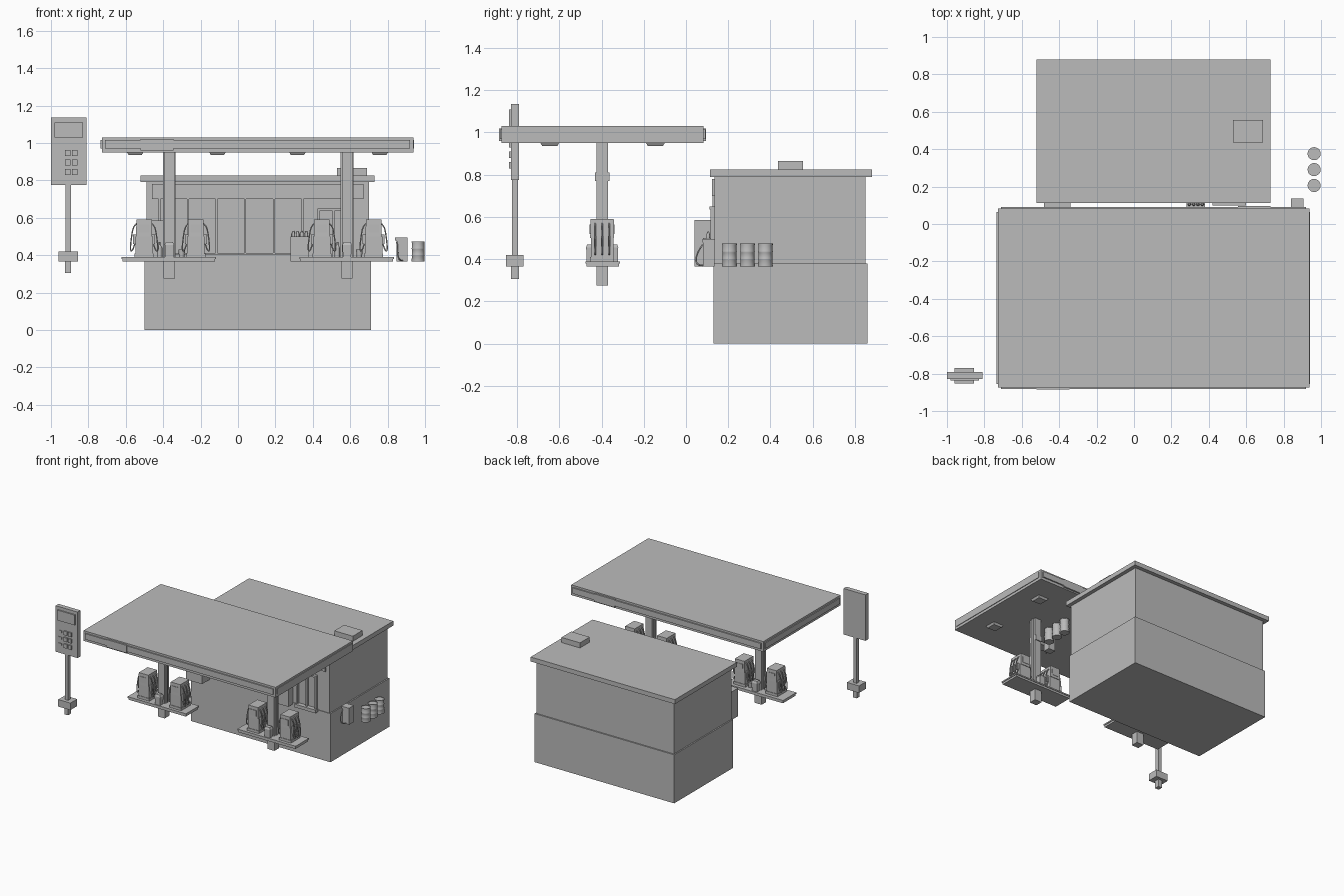
import bpy, bmesh, math
from mathutils import Vector

cube = bpy.data.objects.get("Cube")
if cube:
    bpy.data.objects.remove(cube, do_unlink=True)

grey = bpy.data.materials.new("plain_grey")
grey.use_nodes = True
grey.diffuse_color = (0.5, 0.5, 0.5, 1)
grey.node_tree.nodes["Principled BSDF"].inputs["Base Color"].default_value = (0.5, 0.5, 0.5, 1)


def finish(name, bm):
    bmesh.ops.recalc_face_normals(bm, faces=bm.faces[:])
    mesh = bpy.data.meshes.new(name)
    bm.to_mesh(mesh)
    bm.free()
    mesh.materials.append(grey)
    obj = bpy.data.objects.new(name, mesh)
    bpy.context.collection.objects.link(obj)
    return obj


def box(name, x, y, z, taper=1.0):
    """Box from (min, max) ranges; taper scales its top."""
    bm = bmesh.new()
    bmesh.ops.create_cube(bm, size=1)
    for v in bm.verts:
        s = taper if v.co.z > 0 else 1
        v.co = Vector([(r[0] + r[1]) / 2 + c * (r[1] - r[0]) * k
                       for r, c, k in zip((x, y, z), v.co, (s, s, 1))])
    return finish(name, bm)


def lathe(name, x, y, profile, sides=16):
    """Solid of revolution from (radius, height) points."""
    bm = bmesh.new()
    rings = [[bm.verts.new((x + r * math.cos(a), y + r * math.sin(a), z))
              for a in (2 * math.pi * i / sides for i in range(sides))] for r, z in profile]
    for low, high in zip(rings, rings[1:]):
        for i in range(sides):
            j = (i + 1) % sides
            bm.faces.new((low[i], low[j], high[j], high[i]))
    bm.faces.new(rings[0][::-1])
    bm.faces.new(rings[-1])
    obj = finish(name, bm)
    for p in obj.data.polygons:
        p.use_smooth = len(p.vertices) == 4 and abs(p.normal.z) < 0.5
    return obj


def hose(name, points, radius=0.004):
    curve = bpy.data.curves.new(name, "CURVE")
    curve.dimensions = "3D"
    curve.bevel_depth = radius
    curve.bevel_resolution = 1
    curve.resolution_u = 4
    curve.use_fill_caps = True
    spline = curve.splines.new("NURBS")
    spline.points.add(len(points) - 1)
    for p, co in zip(spline.points, points):
        p.co = (*co, 1)
    spline.use_endpoint_u = True
    spline.order_u = 3
    curve.materials.append(grey)
    obj = bpy.data.objects.new(name, curve)
    bpy.context.collection.objects.link(obj)


# Shop building
box("shop_foundation", (-0.5, 0.71), (0.13, 0.86), (0, 0.38))
box("shop_walls", (-0.49, 0.70), (0.135, 0.85), (0.38, 0.79))
box("shop_roof", (-0.52, 0.73), (0.113, 0.88), (0.79, 0.825))
box("roof_vent", (0.53, 0.69), (0.435, 0.555), (0.825, 0.865))
box("shop_fascia", (-0.46, 0.67), (0.122, 0.14), (0.70, 0.78))

# Shop front glazing
for i in range(6):
    x = -0.42 + 0.153 * i
    box("window_mullion", (x - 0.005, x + 0.005), (0.126, 0.14), (0.41, 0.70))
box("window_sill", (-0.43, 0.36), (0.122, 0.14), (0.40, 0.412))
for x in (0.43, 0.51, 0.59):
    box("door_post", (x - 0.006, x + 0.006), (0.115, 0.14), (0.38, 0.645))
box("door_head", (0.424, 0.596), (0.112, 0.14), (0.635, 0.65))
box("door_step", (0.42, 0.60), (0.10, 0.14), (0.365, 0.39))

# Goods and machines along the shop front
box("ice_freezer", (-0.48, -0.34), (0.04, 0.135), (0.365, 0.585))
box("goods_crate", (0.28, 0.38), (0.08, 0.135), (0.365, 0.5))
for i in range(4):
    lathe("crate_bottle", 0.296 + 0.023 * i, 0.105, [(0.009, 0.5), (0.009, 0.515), (0.004, 0.53)], 8)
box("air_machine", (0.848, 0.907), (0.08, 0.135), (0.365, 0.48))
box("air_machine_cap", (0.84, 0.907), (0.078, 0.137), (0.478, 0.495))
hose("air_hose", [(0.85, 0.08, 0.47), (0.85, 0.05, 0.43), (0.86, 0.045, 0.37), (0.88, 0.08, 0.37)])

# Oil barrels with ribs
for y in (0.206, 0.291, 0.376):
    profile = [(0.035, 0.365), (0.035, 0.37)]
    for z in (0.40, 0.435):
        profile += [(0.033, z - 0.004), (0.035, z), (0.033, z + 0.004)]
    profile += [(0.033, 0.467), (0.035, 0.468), (0.035, 0.473), (0.031, 0.473), (0.031, 0.469)]
    lathe("oil_barrel", 0.963, y, profile, 20)

# Canopy with raised band on all sides
box("canopy", (-0.727, 0.937), (-0.873, 0.082), (0.95, 1.03))
box("canopy_band_long", (-0.71, 0.92), (-0.882, 0.092), (0.97, 1.015))
box("canopy_band_short", (-0.734, 0.942), (-0.855, 0.064), (0.97, 1.015))
box("front_canopy_sign", (-0.52, -0.345), (-0.885, -0.87), (0.96, 1.02))
box("back_canopy_sign", (0.555, 0.73), (0.08, 0.095), (0.96, 1.02))
for x in (-0.55, -0.11, 0.318, 0.758):
    for y in (-0.645, -0.145):
        # narrower face points down
        lamp = box("canopy_lamp", (x - 0.035, x + 0.035), (y - 0.035, y + 0.035), (0.935, 0.952), 1.3)


def pump(x, y, w, d):
    """Fuel pump with three hoses on each side."""
    box("pump_base", (x - w - 0.004, x + w + 0.004), (y - d, y + d), (0.388, 0.41))
    box("pump_cabinet", (x - w, x + w), (y - d + 0.004, y + d - 0.004), (0.41, 0.50))
    box("pump_head", (x - w + 0.004, x + w - 0.004), (y - d, y + d), (0.50, 0.59), 0.96)
    for side in (-1, 1):
        box("pump_screen", (x - 0.028, x + 0.028),
            sorted((y + side * (d - 0.01), y + side * (d + 0.002))), (0.52, 0.565))
        for k in (-1, 0, 1):
            hy, e = y + k * 0.033, x + side * w
            hose("pump_hose", [(e - side * 0.01, hy, 0.57), (e + side * 0.01, hy, 0.56),
                               (e + side * 0.022, hy, 0.49), (e + side * 0.028, hy, 0.42),
                               (e + side * 0.012, hy, 0.425), (e, hy, 0.47)])
            box("pump_nozzle", sorted((e - side * 0.004, e + side * 0.012)),
                (hy - 0.006, hy + 0.006), (0.46, 0.51))


# Pump islands, each with a column, two pumps and bins
for x in (-0.367, 0.583):
    y = -0.397
    box("island_slab", (x - 0.25, x + 0.245), (-0.472, -0.318), (0.365, 0.382))
    box("island_kerb", (x - 0.255, x + 0.25), (-0.477, -0.313), (0.38, 0.39))
    box("column_footing", (x - 0.03, x + 0.03), (y - 0.028, y + 0.028), (0.275, 0.37))
    box("column", (x - 0.028, x + 0.028), (y - 0.028, y + 0.028), (0.38, 0.955))
    box("column_collar", (x - 0.028, x + 0.028), (y - 0.035, y + 0.035), (0.77, 0.81))
    for side in (-1, 1):
        px = x + side * 0.03
        box("column_pipe", (px - 0.004, px + 0.004), (y - 0.008, y + 0.008), (0.39, 0.95))
        by = y + side * 0.056
        box("waste_bin", (x - 0.022, x + 0.022), (by - 0.018, by + 0.018), (0.388, 0.455), 1.1)
        box("waste_bin_lid", (x - 0.026, x + 0.026), (by - 0.021, by + 0.021), (0.455, 0.47), 0.7)
    lathe("wash_bucket", x + 0.066, y + 0.03, [(0.014, 0.389), (0.018, 0.43)], 12)
    lathe("fire_extinguisher", x - 0.052, y, [(0.014, 0.389), (0.014, 0.44), (0.005, 0.455), (0.005, 0.47)], 12)
    pump(x - 0.135, y, 0.047, 0.057)
    pump(x + 0.142, y, 0.047, 0.057)

# Price sign
box("sign_footing", (-0.925, -0.892), (-0.828, -0.792), (0.305, 0.37))
box("sign_base", (-0.96, -0.855), (-0.853, -0.77), (0.365, 0.42))
box("sign_pole", (-0.922, -0.894), (-0.825, -0.795), (0.41, 0.80))
box("sign_board", (-1.0, -0.81), (-0.828, -0.792), (0.775, 1.135))
box("sign_panel", (-0.98, -0.83), (-0.838, -0.82), (1.03, 1.11))
for z in (0.845, 0.895, 0.945):
    for x in (-0.91, -0.873):
        box("price_digit", (x - 0.014, x + 0.014), (-0.838, -0.82), (z - 0.016, z + 0.016))
    box("price_label", (-0.975, -0.945), (-0.832, -0.82), (z - 0.008, z + 0.008))
